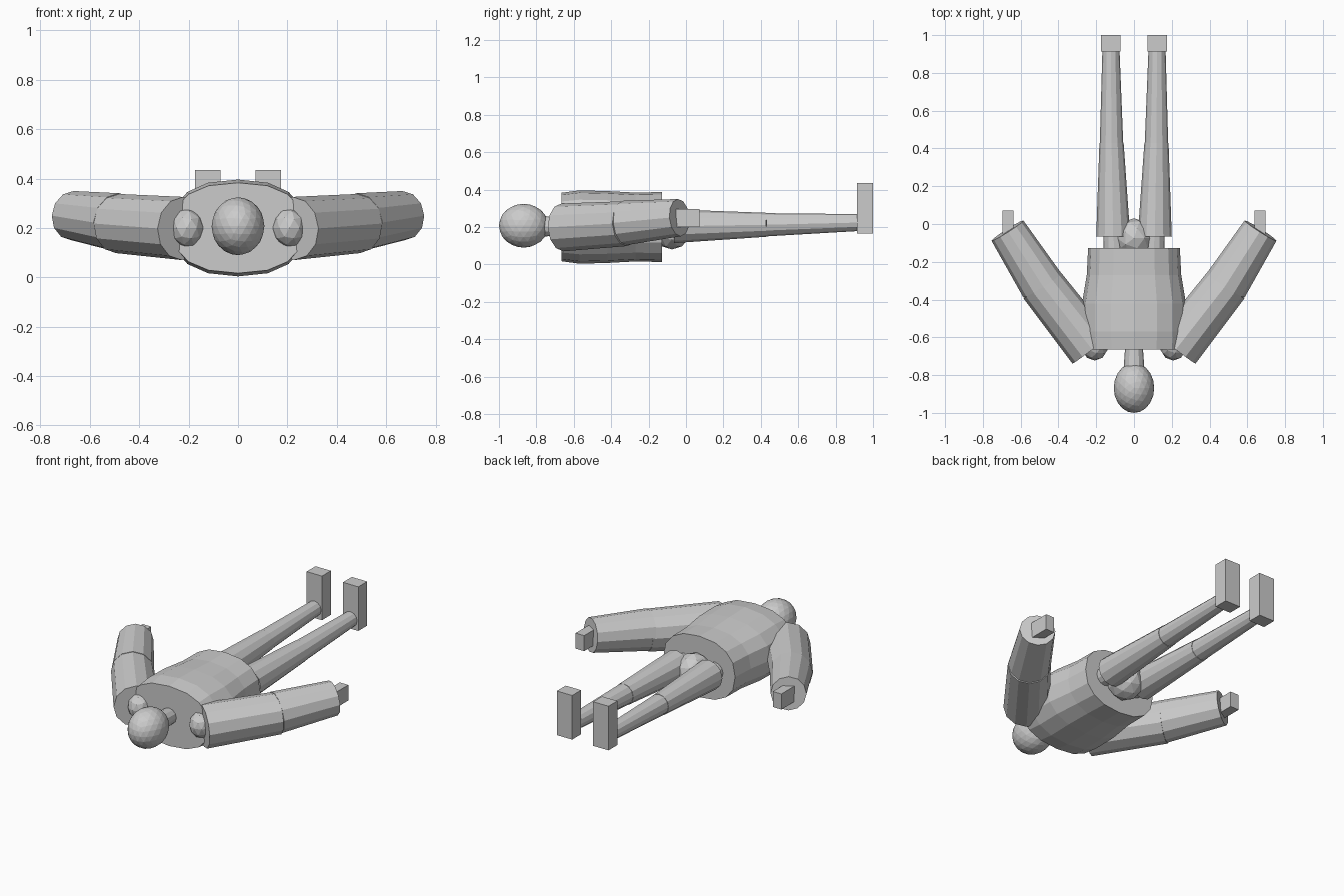
import bpy, bmesh, math
from mathutils import Vector, Matrix

cube = bpy.data.objects.get("Cube")
if cube:
    bpy.data.objects.remove(cube, do_unlink=True)

# One plain grey for the whole figure
GREY = (0.6, 0.6, 0.6, 1)
mat = bpy.data.materials.new("plain grey")
mat.use_nodes = True
mat.diffuse_color = GREY
bsdf = next(n for n in mat.node_tree.nodes if n.type == 'BSDF_PRINCIPLED')
bsdf.inputs["Base Color"].default_value = GREY


def finish(name, bm):
    bmesh.ops.recalc_face_normals(bm, faces=bm.faces)
    mesh = bpy.data.meshes.new(name)
    bm.to_mesh(mesh)
    bm.free()
    mesh.materials.append(mat)
    obj = bpy.data.objects.new(name, mesh)
    bpy.context.collection.objects.link(obj)


def limb(name, a, b, ra, rb, sides=12):
    a, b = Vector(a), Vector(b)
    bm = bmesh.new()
    turn = (b - a).to_track_quat('Z', 'Y').to_matrix().to_4x4()
    bmesh.ops.create_cone(bm, cap_ends=True, segments=sides, radius1=ra, radius2=rb,
                          depth=(b - a).length,
                          matrix=Matrix.Translation((a + b) / 2) @ turn)
    finish(name, bm)


def ball(name, centre, radii, detail):
    bm = bmesh.new()
    bmesh.ops.create_icosphere(bm, subdivisions=detail, radius=1,
                               matrix=Matrix.LocRotScale(Vector(centre), None, Vector(radii)))
    finish(name, bm)


def box(name, centre, size):
    bm = bmesh.new()
    bmesh.ops.create_cube(bm, size=1,
                          matrix=Matrix.LocRotScale(Vector(centre), None, Vector(size)))
    finish(name, bm)


def loft(name, rings, cz, sides=16, power=0.85):
    # Rounded-oval rings along y, each (y, half width, half height)
    def soft(v):
        return math.copysign(abs(v) ** power, v)
    bm = bmesh.new()
    loops = []
    for y, w, h in rings:
        angles = [math.tau * i / sides for i in range(sides)]
        loops.append([bm.verts.new((w * soft(math.cos(t)), y, cz + h * soft(math.sin(t))))
                      for t in angles])
    for p, q in zip(loops, loops[1:]):
        for i in range(sides):
            j = (i + 1) % sides
            bm.faces.new((p[i], p[j], q[j], q[i]))
    bm.faces.new(loops[0])
    bm.faces.new(loops[-1])
    finish(name, bm)


# Head, neck, trunk and pelvis
ball("head", (0, -0.868, 0.207), (0.107, 0.132, 0.117), 3)
limb("neck", (0, -0.78, 0.205), (0, -0.64, 0.2), 0.056, 0.046)
loft("torso", [(-0.665, 0.27, 0.183), (-0.57, 0.275, 0.196), (-0.42, 0.275, 0.192),
               (-0.27, 0.25, 0.184), (-0.128, 0.243, 0.187)], 0.2)
ball("pelvis", (0, -0.075, 0.19), (0.105, 0.105, 0.11), 2)

# Arms and legs, mirrored left and right
for side, s in (("left", 1), ("right", -1)):
    ball(side + "_shoulder", (s * 0.208, -0.645, 0.2), (0.07, 0.078, 0.08), 2)
    limb(side + "_upper_arm", (s * 0.225, -0.66, 0.198), (s * 0.49, -0.32, 0.218), 0.128, 0.12)
    limb(side + "_forearm", (s * 0.485, -0.325, 0.222), (s * 0.67, -0.035, 0.25), 0.119, 0.1)
    box(side + "_hand", (s * 0.668, 0.01, 0.248), (0.058, 0.125, 0.095))
    limb(side + "_hip", (s * 0.105, -0.2, 0.2), (s * 0.108, -0.05, 0.203), 0.055, 0.055)
    limb(side + "_thigh", (s * 0.11, -0.065, 0.204), (s * 0.119, 0.43, 0.212), 0.09, 0.064)
    limb(side + "_shin", (s * 0.119, 0.43, 0.212), (s * 0.122, 0.93, 0.224), 0.062, 0.045)
    box(side + "_foot", (s * 0.123, 0.957, 0.3), (0.104, 0.086, 0.27))
